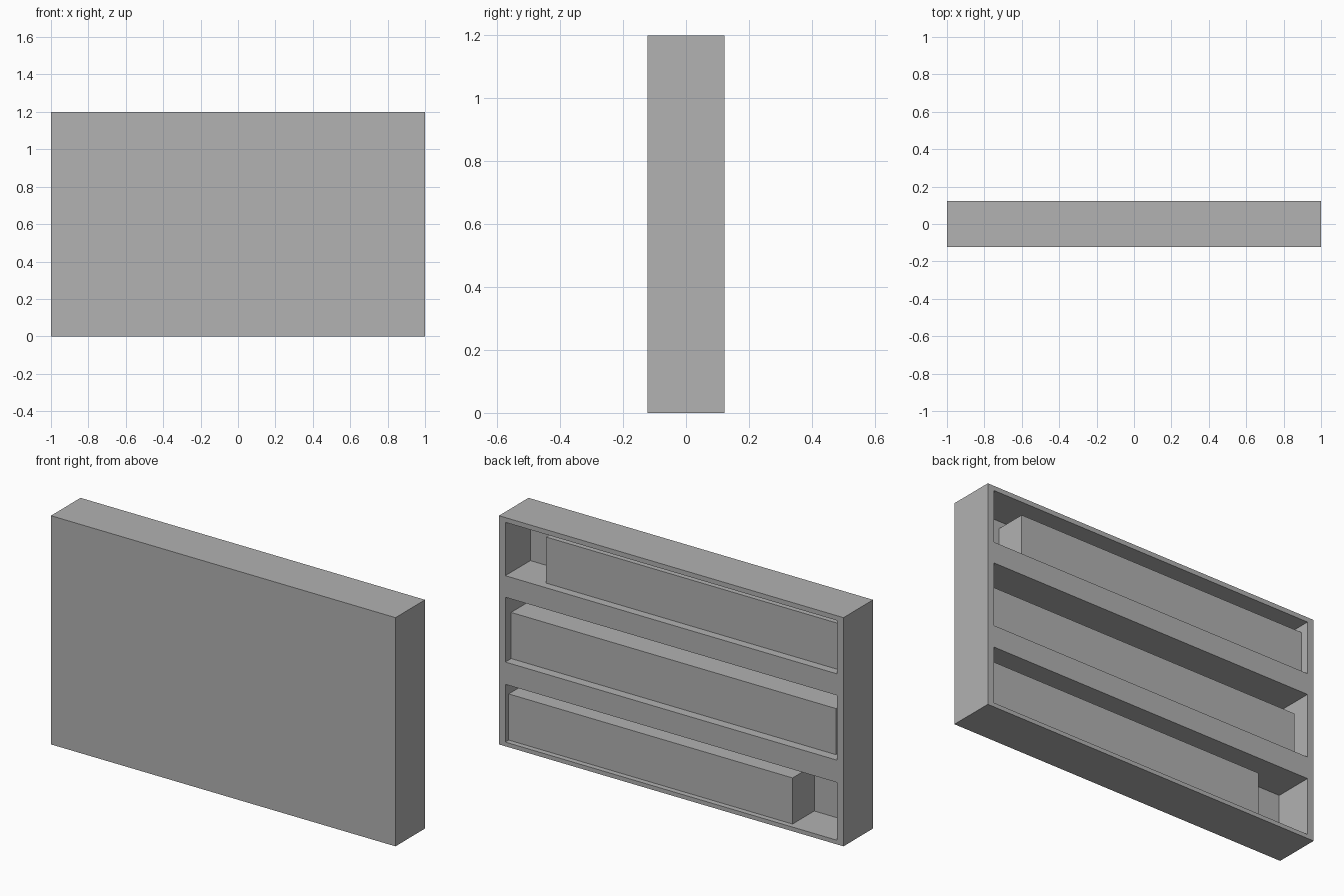
import bpy

if "Cube" in bpy.data.objects:
    bpy.data.objects.remove(bpy.data.objects["Cube"], do_unlink=True)

grey = bpy.data.materials.new("plain grey")
grey.use_nodes = True
colour = (0.445, 0.445, 0.445, 1)
grey.diffuse_color = colour
grey.node_tree.nodes["Principled BSDF"].inputs["Base Color"].default_value = colour


def block(name, x, y, z):
    """Axis-aligned block from (low, high) ranges."""
    bpy.ops.mesh.primitive_cube_add(size=1)
    ob = bpy.context.object
    ob.name = name
    ob.location = [(a + b) / 2 for a, b in (x, y, z)]
    ob.scale = [b - a for a, b in (x, y, z)]
    bpy.ops.object.transform_apply(location=True, rotation=False, scale=True)
    ob.data.materials.append(grey)
    return ob


HALF_DEPTH = 0.1225
INNER_X = 0.963
BACK_WALL = -0.085

# Shelf frame, closed at the front and open at the back
frame = block("shelf_frame", (-1, 1), (-HALF_DEPTH, HALF_DEPTH), (0, 1.2))

# name, bay floor, bay ceiling, box right end, box left end, gap before box
bays = [
    ("lower", 0.022, 0.325, -0.685, INNER_X, 0.028),
    ("middle", 0.442, 0.782, -0.922, INNER_X, 0.048),
    ("upper", 0.895, 1.175, -INNER_X, 0.756, 0.043),
]
for name, floor, ceiling, right, left, gap in bays:
    # Hollow out the bay
    cutter = block(name + "_cutter", (-INNER_X, INNER_X),
                   (BACK_WALL, HALF_DEPTH + 0.1), (floor, ceiling))
    cutter.hide_render = True
    mod = frame.modifiers.new(name + "_bay", "BOOLEAN")
    mod.operation = "DIFFERENCE"
    mod.solver = "EXACT"
    mod.object = cutter
    bpy.context.view_layer.objects.active = frame
    bpy.ops.object.modifier_apply(modifier=mod.name)
    bpy.data.objects.remove(cutter, do_unlink=True)

    # Long box standing on the bay floor
    block(name + "_box", (right, left), (BACK_WALL, HALF_DEPTH - gap),
          (floor, floor + 0.242))
